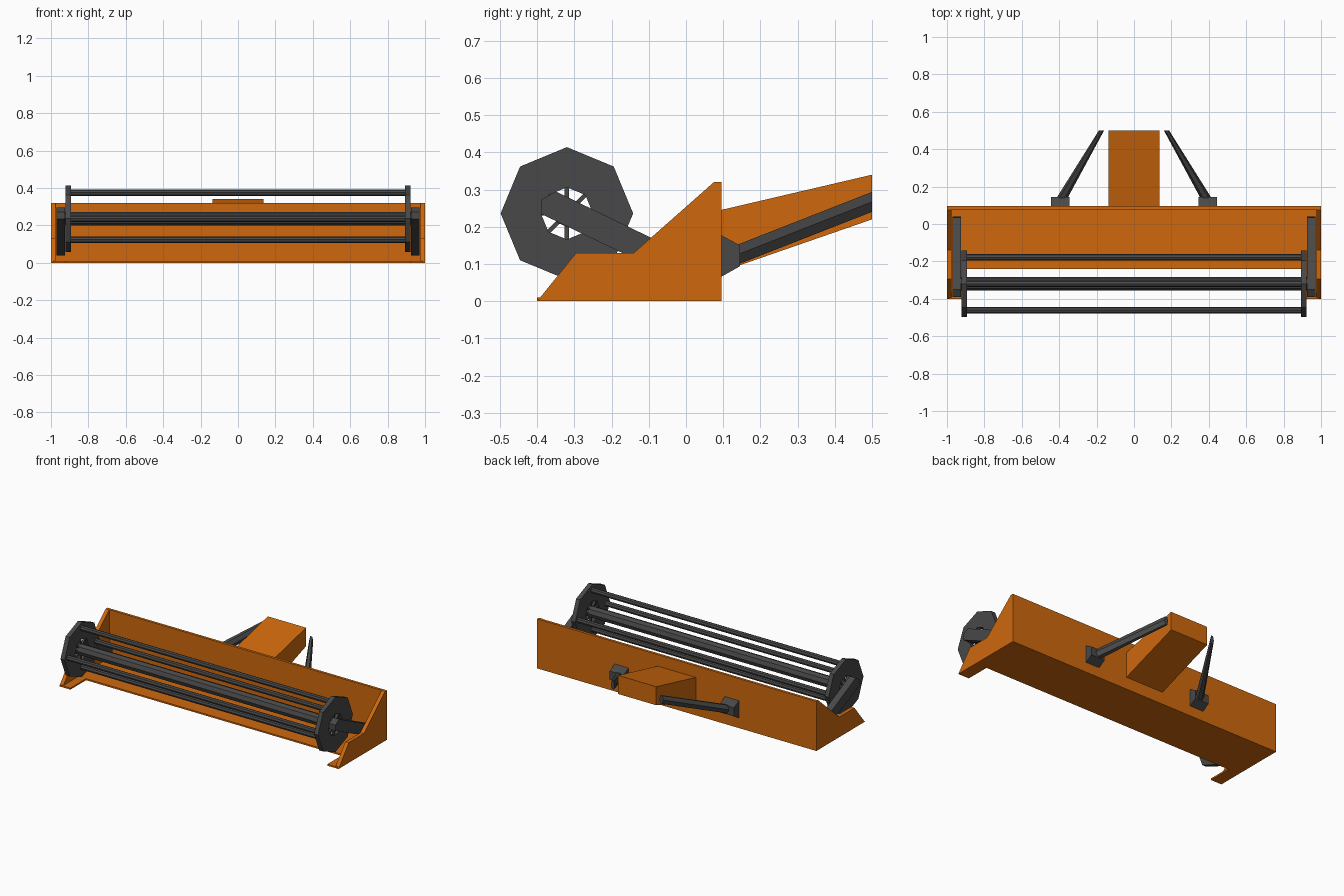
import bpy, bmesh
from math import sin, cos, pi
from mathutils import Vector

if "Cube" in bpy.data.objects:
    bpy.data.objects.remove(bpy.data.objects["Cube"], do_unlink=True)


def material(name, color):
    m = bpy.data.materials.new(name)
    m.use_nodes = True
    m.diffuse_color = color
    m.node_tree.nodes["Principled BSDF"].inputs["Base Color"].default_value = color
    return m


ORANGE = material("orange paint", (0.62, 0.14, 0.004, 1))
DARK = material("dark steel", (0.065, 0.065, 0.067, 1))


def loft(name, sections, mat, closed=False):
    """Skin matching point loops; cap the ends, or wrap round if closed."""
    bm = bmesh.new()
    loops = [[bm.verts.new(p) for p in s] for s in sections]
    n = len(loops[0])
    pairs = list(zip(loops, loops[1:]))
    if closed:
        pairs.append((loops[-1], loops[0]))
    else:
        bm.faces.new(loops[0])
        bm.faces.new(loops[-1])
    for a, b in pairs:
        for i in range(n):
            j = (i + 1) % n
            bm.faces.new((a[i], a[j], b[j], b[i]))
    bmesh.ops.recalc_face_normals(bm, faces=bm.faces)
    mesh = bpy.data.meshes.new(name)
    bm.to_mesh(mesh)
    bm.free()
    mesh.materials.append(mat)
    ob = bpy.data.objects.new(name, mesh)
    bpy.context.collection.objects.link(ob)
    return ob


def prism(name, profile, x0, x1, mat):
    """Extrude a (y, z) profile along x."""
    return loft(name, [[(x, y, z) for y, z in profile] for x in (x0, x1)], mat)


def rect(y0, y1, z0, z1):
    return [(y0, z0), (y1, z0), (y1, z1), (y0, z1)]


def circle(y, z, r, n=8):
    return [(y + r * sin(2 * pi * i / n), z + r * cos(2 * pi * i / n)) for i in range(n)]


# Trough: floor, back wall and side plates
BACK = 0.095
prism("floor", rect(-0.24, BACK, 0, 0.01), -0.99, 0.99, ORANGE)
prism("back_wall", rect(0.078, BACK, 0, 0.32), -0.99, 0.99, ORANGE)
side = [(-0.4, 0), (BACK, 0), (BACK, 0.32), (0.075, 0.32), (-0.14, 0.13), (-0.295, 0.13)]

# Feeder channel behind the back wall
prism("feeder_channel", [(0.085, 0.076), (0.5, 0.22), (0.5, 0.34), (0.085, 0.243)],
      -0.137, 0.137, ORANGE)

# Reel bars and axle
RY, RZ = -0.32, 0.236
prism("reel_axle", circle(RY, RZ, 0.036), -0.93, 0.93, DARK)
for name, y, z in (("top", RY, 0.375), ("front", -0.461, RZ),
                   ("rear", -0.178, RZ), ("bottom", RY, 0.124)):
    prism("reel_bar_" + name, circle(y, z, 0.017), -0.9, 0.9, DARK)

arm = [(-0.39, 0.235), (0.015, 0.04), (0.04, 0.065), (0.035, 0.108),
       (-0.35, 0.295), (-0.39, 0.272)]

for s, tag in ((1, "left"), (-1, "right")):
    prism("side_plate_" + tag, side, s * 0.975, s, ORANGE)
    prism("divider_foot_" + tag, rect(-0.4, -0.235, 0, 0.01), s * 0.92, s * 0.99, ORANGE)
    prism("reel_arm_" + tag, arm, s * 0.926, s * 0.97, DARK)

    # Octagonal reel disc with an open, spoked centre
    rings = [(0.893, 0.178), (0.922, 0.178), (0.922, 0.07), (0.893, 0.07)]
    loft("reel_disc_" + tag,
         [[(s * x, y, z) for y, z in circle(RY, RZ, r)] for x, r in rings],
         DARK, closed=True)
    for i in range(8):
        a = i * pi / 4
        out, across = Vector((sin(a), cos(a))), Vector((cos(a), -sin(a))) * 0.006
        c = Vector((RY, RZ))
        spoke = [c + out * 0.03 - across, c + out * 0.075 - across,
                 c + out * 0.075 + across, c + out * 0.03 + across]
        prism(f"reel_spoke_{tag}_{i + 1}", spoke, s * 0.9, s * 0.915, DARK)

    # Brace bracket and rod
    prism("brace_bracket_" + tag,
          [(0.09, 0.063), (0.145, 0.094), (0.145, 0.15), (0.09, 0.18)],
          s * 0.345, s * 0.445, DARK)
    ends = [(0.39, 0.13, 0.122, 0.03), (0.174, 0.5, 0.267, 0.014)]
    loft("brace_rod_" + tag,
         [[(s * (x + w * cos(k * pi / 3)), y, z + 0.031 * sin(k * pi / 3)) for k in range(6)]
          for x, y, z, w in ends], DARK)
